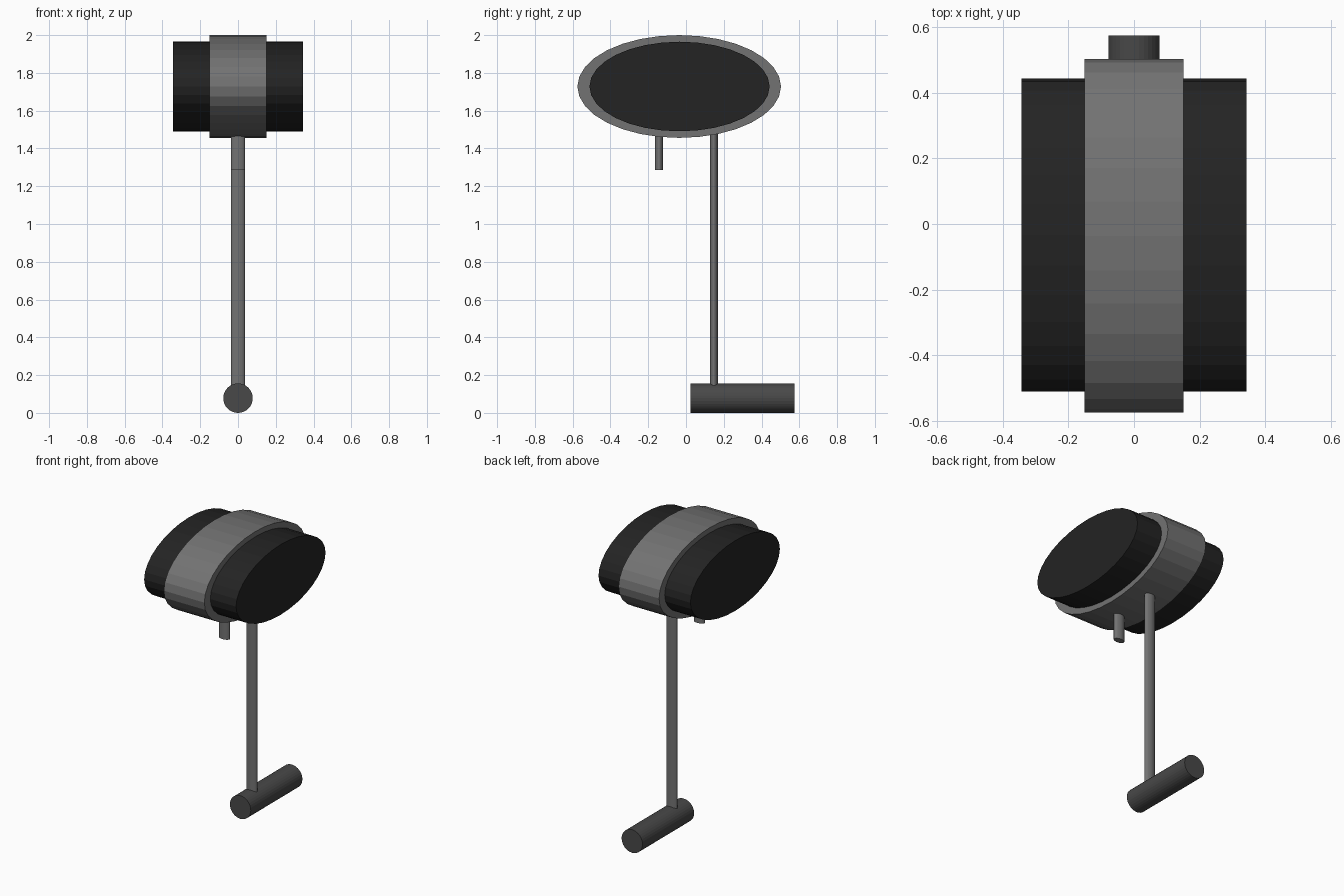
import bpy
from math import pi

if "Cube" in bpy.data.objects:
    bpy.data.objects.remove(bpy.data.objects["Cube"])


def material(name, v):
    m = bpy.data.materials.new(name)
    m.diffuse_color = (v, v, v, 1)
    m.use_nodes = True
    m.node_tree.nodes["Principled BSDF"].inputs["Base Color"].default_value = m.diffuse_color
    return m


grey = material("mid_grey", 0.17)
charcoal = material("charcoal", 0.065)
black = material("black", 0.017)


def cylinder(name, centre, size, axis, mat):
    """Elliptical cylinder filling the x, y, z size, running along axis."""
    bpy.ops.mesh.primitive_cylinder_add(vertices=32, radius=0.5, depth=1)
    ob = bpy.context.object
    ob.name = name
    rot = {"x": (0, pi / 2, 0), "y": (pi / 2, 0, 0), "z": (0, 0, 0)}[axis]
    ob.rotation_euler = rot
    bpy.ops.object.transform_apply(location=False, rotation=True, scale=False)
    ob.scale = size
    ob.location = centre
    bpy.ops.object.transform_apply(location=False, rotation=False, scale=True)
    ob.data.materials.append(mat)
    return ob


# Oval head: wide dark drum wrapped by a grey band
cylinder("drum", (0, -0.034, 1.728), (0.686, 0.954, 0.474), "x", black)
cylinder("band", (0, -0.036, 1.728), (0.302, 1.078, 0.544), "x", grey)

# Long handle and short stub under the head
cylinder("handle", (0, 0.148, 0.79), (0.076, 0.042, 1.40), "z", grey)
cylinder("stub", (0, -0.143, 1.385), (0.076, 0.044, 0.20), "z", grey)

# Horizontal foot bar
cylinder("foot", (0, 0.30, 0.078), (0.156, 0.55, 0.156), "y", charcoal)
